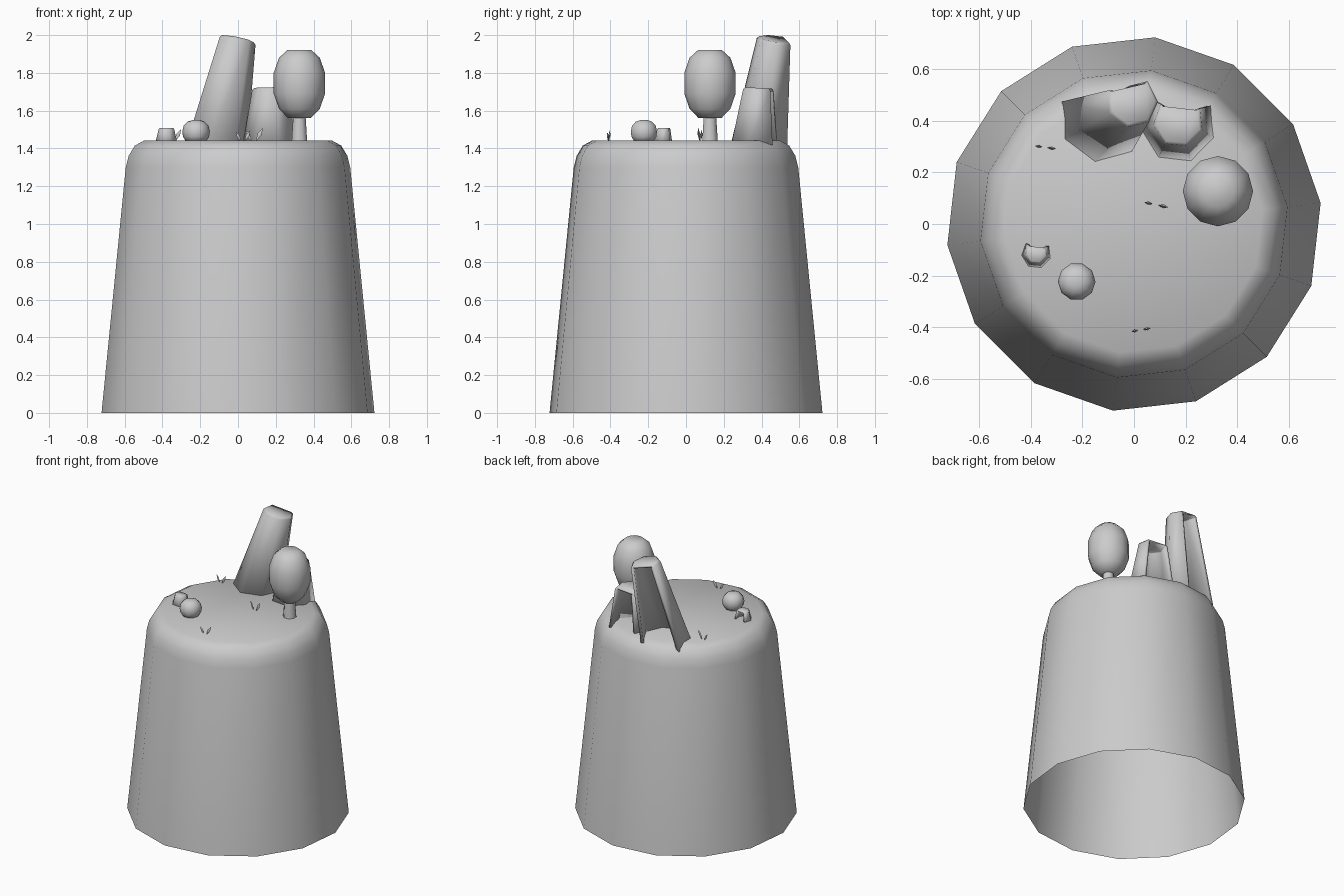
import bpy, math
from mathutils import Vector, Matrix

if "Cube" in bpy.data.objects:
    bpy.data.objects.remove(bpy.data.objects["Cube"])


def make(name, verts, faces, angle=55):
    me = bpy.data.meshes.new(name)
    me.from_pydata([tuple(v) for v in verts], [], faces)
    me.update()
    for p in me.polygons:
        p.use_smooth = True
    me.set_sharp_from_angle(angle=math.radians(angle))
    ob = bpy.data.objects.new(name, me)
    bpy.context.collection.objects.link(ob)
    return ob


def lathe(name, profile, n, start=0, at=(0, 0), bottom=True, angle=55):
    """Polygonal turned shape from (radius, z) pairs, capped on top."""
    verts, faces = [], []
    for r, z in profile:
        for i in range(n):
            a = math.radians(start) + 2 * math.pi * i / n
            verts.append((at[0] + r * math.cos(a), at[1] + r * math.sin(a), z))
    for k in range(len(profile) - 1):
        for i in range(n):
            j = (i + 1) % n
            faces.append((k * n + i, k * n + j, (k + 1) * n + j, (k + 1) * n + i))
    faces.append(tuple(range((len(profile) - 1) * n, len(profile) * n)))
    if bottom:
        faces.append(tuple(reversed(range(n))))
    return make(name, verts, faces, angle)


def hollow_stump(name, base, top, r0, r1, start, thick):
    """Seven-sided tapered shell with a lid, open at the back (one corner missing)."""
    base, top = Vector(base), Vector(top)
    axis = top - base
    tilt = Vector((0, 0, 1)).rotation_difference(axis).to_matrix()
    length, m = axis.length, 6
    bevel = r1 * 0.12
    verts, faces = [], []
    for r, h in ((r0, 0), (r1, length - bevel), (r1 - bevel, length)):
        for i in range(m):
            a = math.radians(start + i * 360 / 7)
            verts.append(base + tilt @ Vector((r * math.cos(a), r * math.sin(a), h)))
    for k in range(2):
        for i in range(m - 1):
            faces.append((k * m + i, k * m + i + 1, (k + 1) * m + i + 1, (k + 1) * m + i))
    faces.append(tuple(range(2 * m, 3 * m)))
    ob = make(name, verts, faces)
    mod = ob.modifiers.new("wall", "SOLIDIFY")
    mod.thickness = thick
    mod.offset = -1
    return ob


def tuft(name, x, y, turn, size):
    """Two slim leaf blades in a V."""
    verts, faces = [], []
    rot = Matrix.Rotation(math.radians(turn), 3, 'Z')
    for side, h in ((-1, 0.85), (1, 1.0)):
        lean = Matrix.Rotation(math.radians(28 * side), 3, 'Y')
        o = len(verts)
        for p in ((0, 0, 0), (-.14, 0, .55), (0, -.09, .55), (.14, 0, .55), (0, .09, .55), (0, 0, 1)):
            q = rot @ (lean @ (Vector(p) * size * h) + Vector((side * .12 * size, 0, 0)))
            verts.append(q + Vector((x, y, 1.435)))
        for i in range(4):
            a, b = o + 1 + i, o + 1 + (i + 1) % 4
            faces += [(o, b, a), (a, b, o + 5)]
    return make(name, verts, faces, 80)


# Rock pedestal, open underneath
lathe("rock_pedestal", [(.727, 0), (.598, 1.30), (.583, 1.36), (.55, 1.415), (.50, 1.442)],
      14, 360 / 56, bottom=False, angle=60)

# Hollow stumps with the open side at the back
hollow_stump("tall_leaning_stump", (-.125, .40, 1.38), (-.005, .475, 1.98), .172, .102, 155, .02)
hollow_stump("short_stump", (.172, .38, 1.42), (.172, .395, 1.72), .147, .098, 135, .018)
hollow_stump("tiny_stump", (-.378, -.115, 1.43), (-.378, -.112, 1.508), .06, .042, 135, .012)

# Tree
lathe("tree_trunk", [(.045, 1.43), (.035, 1.58)], 8, 22.5, (.325, .127))
lathe("tree_crown", [(.06, 1.56), (.108, 1.61), (.136, 1.69), (.136, 1.80), (.108, 1.88), (.062, 1.922)],
      12, 0, (.325, .127), angle=60)

# Bush
lathe("bush", [(.052, 1.435), (.069, 1.462), (.073, 1.49), (.066, 1.52), (.045, 1.542), (.02, 1.55)],
      10, 0, (-.222, -.223), angle=60)

# Grass tufts
for i, (x, y, t, s) in enumerate([(-.345, .297, -8, .075), (.083, .075, -12, .085), (.025, -.41, 10, .07)]):
    tuft(f"grass_tuft_{i + 1}", x, y, t, s)
